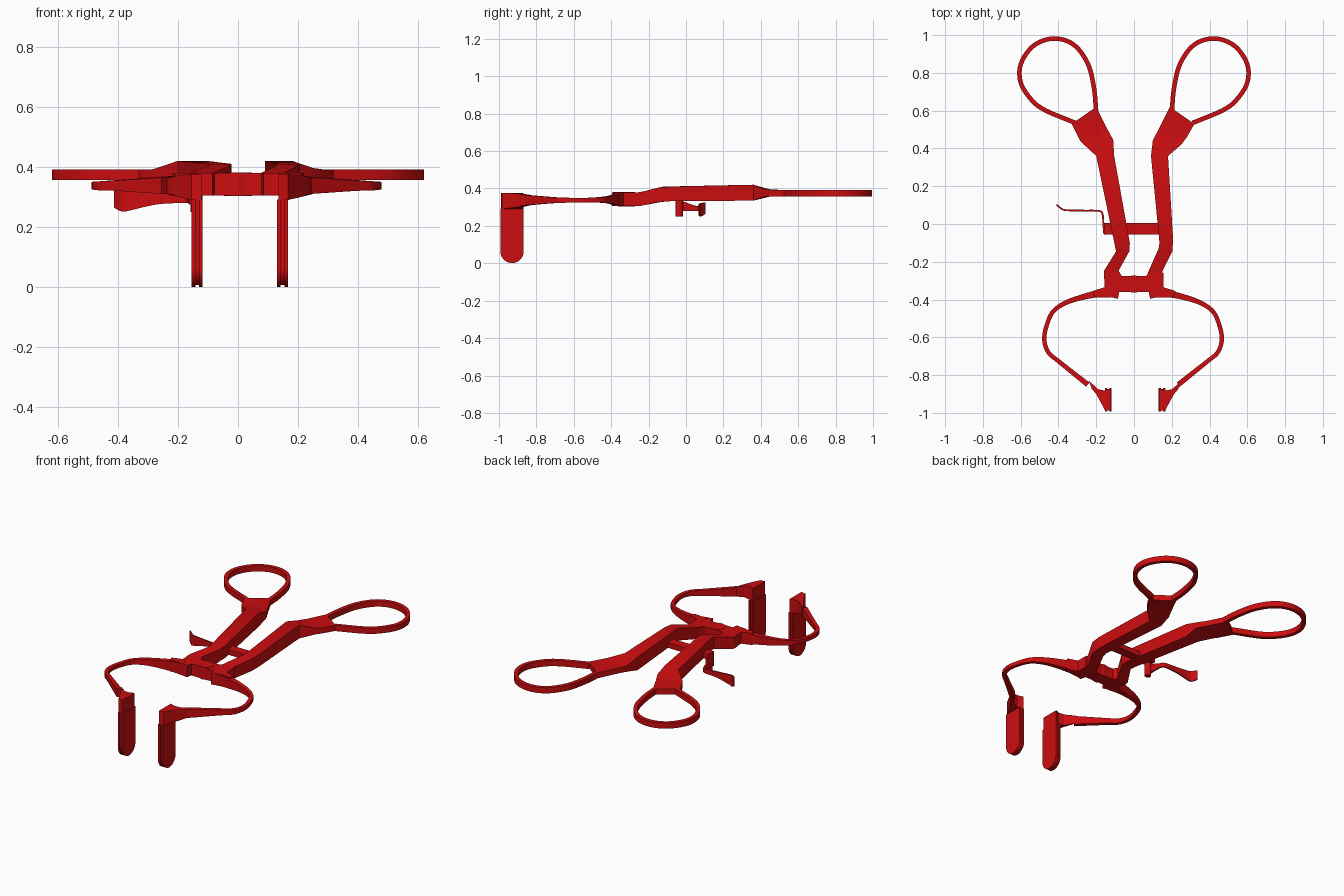
import bpy, math
from mathutils import Vector

old = bpy.data.objects.get("Cube")
if old:
    bpy.data.objects.remove(old)

red = bpy.data.materials.new("red plastic")
red.use_nodes = True
colour = (0.6, 0.004, 0.005, 1)
red.diffuse_color = colour
red.node_tree.nodes["Principled BSDF"].inputs["Base Color"].default_value = colour


def make(name, verts, faces):
    """Create a red mesh object with outward normals and sharp edges kept."""
    mesh = bpy.data.meshes.new(name)
    mesh.from_pydata(verts, [], faces)
    mesh.materials.append(red)
    obj = bpy.data.objects.new(name, mesh)
    bpy.context.collection.objects.link(obj)
    bpy.ops.object.select_all(action='DESELECT')
    obj.select_set(True)
    bpy.context.view_layer.objects.active = obj
    bpy.ops.object.mode_set(mode='EDIT')
    bpy.ops.mesh.select_all(action='SELECT')
    bpy.ops.mesh.normals_make_consistent(inside=False)
    bpy.ops.object.mode_set(mode='OBJECT')
    bpy.ops.object.shade_smooth_by_angle(angle=math.radians(30))
    return obj


def loft(name, rows):
    """Join rectangular sections, each given as (x1, y1, x2, y2, low, high)."""
    verts, faces = [], []
    for x1, y1, x2, y2, low, high in rows:
        verts += [(x1, y1, low), (x2, y2, low), (x2, y2, high), (x1, y1, high)]
    for i in range(len(rows) - 1):
        a = i * 4
        for j in range(4):
            k = (j + 1) % 4
            faces.append((a + j, a + k, a + k + 4, a + j + 4))
    end = len(verts) - 4
    faces += [(0, 1, 2, 3), tuple(range(end, end + 4))]
    return make(name, verts, faces)


def smooth(points, steps=6):
    """Pass a Catmull-Rom curve through the points."""
    p = [Vector(q) for q in points]
    p = [2 * p[0] - p[1]] + p + [2 * p[-1] - p[-2]]
    out = []
    for a, b, c, d in zip(p, p[1:], p[2:], p[3:]):
        for s in range(steps):
            t = s / steps
            out.append(0.5 * (2 * b + (c - a) * t + (2 * a - 5 * b + 4 * c - d) * t ** 2
                              + (3 * b - a - 3 * c + d) * t ** 3))
    return out + [p[-2]]


def ribbon(name, points):
    """Sweep a rectangle along (x, y, width, low, high) control points."""
    path, rows = smooth(points), []
    for i, (x, y, width, low, high) in enumerate(path):
        before, after = path[max(i - 1, 0)], path[min(i + 1, len(path) - 1)]
        side = Vector((before[1] - after[1], after[0] - before[0])).normalized() * width / 2
        rows.append((x + side.x, y + side.y, x - side.x, y - side.y, low, high))
    return loft(name, rows)


def prism(name, outline, place):
    """Extrude an outline between two levels; place(a, b, i) gives a 3D point."""
    n = len(outline)
    verts = [place(a, b, i) for i in (0, 1) for a, b in outline]
    faces = [tuple(range(n)), tuple(range(n, n * 2))]
    faces += [(i, (i + 1) % n, (i + 1) % n + n, i + n) for i in range(n)]
    return make(name, verts, faces)


def slab(name, outline, low, high):
    return prism(name, outline, lambda a, b, i: (a, b, (low, high)[i]))


def cylinder(name, x, y, radius, low, high):
    turn = [math.tau * i / 24 for i in range(24)]
    return slab(name, [(x + radius * math.cos(t), y + radius * math.sin(t)) for t in turn], low, high)


def mirrored(points, sign, shift=0):
    return [(sign * p[0] + shift,) + tuple(p[1:]) for p in points]


# Shared shapes, drawn for the left side
ring_path = [(.2, .59), (.212, .72), (.245, .85), (.32, .95), (.425, .982), (.53, .945),
             (.598, .85), (.6, .75), (.545, .66), (.47, .602), (.31, .535)]
arm_path = [(.12, -.36, .06, .305, .38), (.21, -.373, .036, .31, .37), (.34, -.41, .026, .32, .36),
            (.42, -.46, .023, .324, .354), (.455, -.53, .023, .325, .35), (.47, -.61, .023, .325, .35),
            (.448, -.68, .023, .322, .352), (.39, -.73, .023, .32, .355), (.24, -.85, .028, .31, .365)]

for label, sign, arm_shift, pad_x in (("right", -1, -.005, -.136), ("left", 1, -.005, .148)):
    # Finger ring and its webbed root
    ring = [(x, y, .024, .356, .392) for x, y in ring_path]
    ribbon(label + "_finger_ring", mirrored(ring, sign))

    # Slim bowed arm
    ribbon(label + "_arm", mirrored(arm_path, sign, arm_shift))

    # Wedge-shaped foot that carries the jaw
    outer = pad_x + sign * .018
    loft(label + "_jaw_foot", [
        (outer + sign * .085, -.83, outer + sign * .07, -.872, .31, .365),
        (outer + sign * .035, -.875, outer + sign * .045, -.902, .3, .373),
        (outer, -.882, outer, -.985, .29, .376),
        (pad_x - sign * .014, -.87, pad_x - sign * .014, -.99, .29, .376)])

    # Jaw: two rounded plates around a thinner, shorter core
    for part, offset, half, radius in (("outer_plate", .012, .006, .0625),
                                       ("inner_plate", -.012, .006, .0625),
                                       ("core", 0, .007, .056)):
        arc = [math.pi + math.pi * i / 16 for i in range(17)]
        outline = [(-.93 + radius * math.cos(t), .0635 + radius * math.sin(t)) for t in arc]
        outline += [(-.93 + radius, .292), (-.93 - radius, .292)]
        middle = pad_x + sign * offset
        prism(label + "_jaw_" + part, outline,
              lambda a, b, i: (middle + (i * 2 - 1) * half, a, b))

    # Hinge block half
    block = [(0, -.275), (.065, -.275), (.08, -.25), (.156, -.26), (.156, -.335), (.22, -.355),
             (.21, -.386), (.15, -.38), (.085, -.396), (.078, -.36), (0, -.36)]
    slab(label + "_hinge_block", mirrored(block, sign), .305, .379)

# Handles: each leans to its own side
loft("right_handle", [
    (-.33, .53, -.2, .62, .356, .392), (-.285, .44, -.145, .51, .357, .392),
    (-.27, .425, -.11, .445, .356, .396), (-.2, .36, -.105, .36, .335, .42),
    (-.1, -.12, -.022, -.1, .332, .41), (-.095, -.145, -.025, -.145, .328, .405),
    (-.16, -.25, -.083, -.25, .305, .379), (-.16, -.29, -.083, -.29, .305, .379)])
loft("left_handle", [
    (.32, .53, .19, .62, .356, .392), (.28, .46, .13, .5, .357, .392),
    (.25, .42, .1, .445, .356, .396), (.18, .36, .09, .36, .335, .42),
    (.207, -.08, .135, -.1, .332, .41), (.203, -.145, .13, -.13, .328, .405),
    (.15, -.25, .075, -.255, .305, .379), (.15, -.29, .075, -.29, .305, .379)])

# Hinge knuckle between the blocks
cylinder("hinge_knuckle", 0, -.318, .046, .303, .381)

# Cross bar under the handles, with its pivot post
slab("cross_bar", [(-.158, -.055), (.16, -.055), (.16, .005), (-.158, .005)], .333, .365)
cylinder("pivot_post", -.138, -.036, .02, .25, .34)

# Curled release lever
ribbon("release_lever", [
    (-.158, -.05, .01, .275, .345), (-.162, 0, .01, .28, .325), (-.166, .05, .01, .28, .308),
    (-.185, .069, .009, .28, .308), (-.27, .071, .009, .275, .312),
    (-.36, .073, .009, .255, .318), (-.385, .082, .009, .252, .322), (-.41, .102, .009, .265, .325)])
